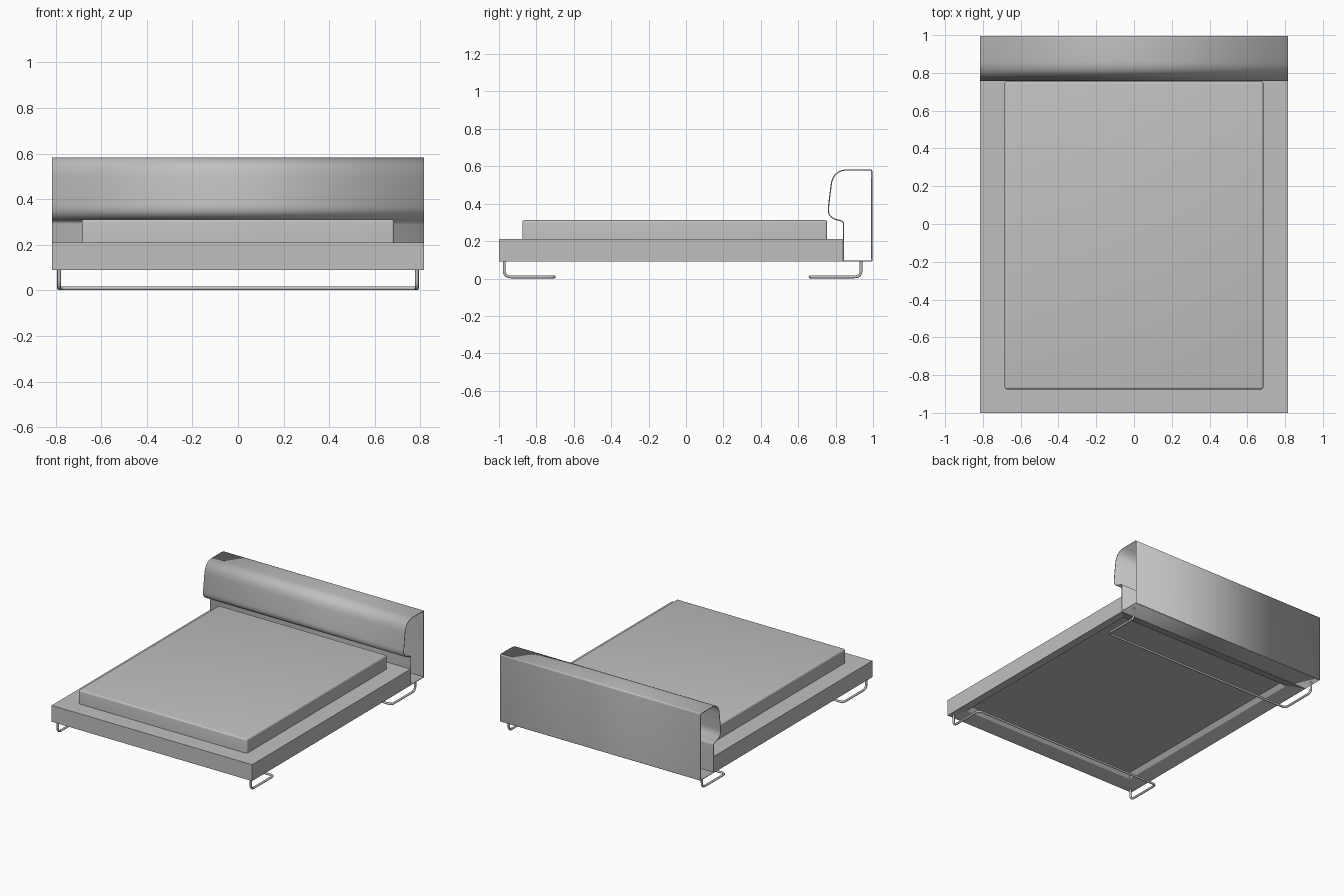
import bpy, bmesh
from mathutils import Vector

if "Cube" in bpy.data.objects:
    bpy.data.objects.remove(bpy.data.objects["Cube"])


def material(name, colour):
    mat = bpy.data.materials.new(name)
    mat.use_nodes = True
    mat.diffuse_color = colour
    mat.node_tree.nodes["Principled BSDF"].inputs["Base Color"].default_value = colour
    return mat


grey = material("light grey", (0.53, 0.53, 0.53, 1))


def add_mesh(name, bm):
    bmesh.ops.recalc_face_normals(bm, faces=bm.faces)
    mesh = bpy.data.meshes.new(name)
    bm.to_mesh(mesh)
    bm.free()
    mesh.materials.append(grey)
    obj = bpy.data.objects.new(name, mesh)
    bpy.context.collection.objects.link(obj)
    return obj


def smooth(obj):
    bpy.ops.object.select_all(action="DESELECT")
    bpy.context.view_layer.objects.active = obj
    obj.select_set(True)
    bpy.ops.object.shade_smooth_by_angle(angle=0.7)


def round_path(points, radii, closed=False, steps=8):
    """Replace each corner that has a radius with a smooth curve."""
    pts = [Vector(p) for p in points]
    path = []
    for i, (p, r) in enumerate(zip(pts, radii)):
        if r == 0 or (not closed and i in (0, len(pts) - 1)):
            path.append(p)
            continue
        a = p + (pts[i - 1] - p).normalized() * r
        b = p + (pts[(i + 1) % len(pts)] - p).normalized() * r
        for k in range(steps + 1):
            t = k / steps
            path.append(a * (1 - t) ** 2 + p * 2 * t * (1 - t) + b * t * t)
    return path


def box(bm, x, y0, y1, z0, z1):
    verts = bmesh.ops.create_cube(bm, size=1)["verts"]
    for v in verts:
        v.co = (v.co.x * 2 * x, (y0 + y1) / 2 + v.co.y * (y1 - y0),
                (z0 + z1) / 2 + v.co.z * (z1 - z0))
    return verts


# Frame: a slab whose underside steps inward twice
bm = bmesh.new()
box(bm, 0.815, -1.0, 0.84, 0.09, 0.21)
bm.faces.ensure_lookup_table()
under = min(bm.faces, key=lambda f: f.calc_center_median().z)
for inset, depth in ((0.13, 0.03), (0.035, 0.03)):
    bmesh.ops.inset_region(bm, faces=[under], thickness=inset)
    bmesh.ops.translate(bm, verts=under.verts, vec=(0, 0, depth))
add_mesh("bed_frame", bm)

# Mattress with softly rounded upper edges
bm = bmesh.new()
box(bm, 0.685, -0.875, 0.755, 0.2, 0.312)
edges = [e for e in bm.edges if max(v.co.z for v in e.verts) > 0.3]
bmesh.ops.bevel(bm, geom=edges, offset=0.012, segments=4, profile=0.5, affect="EDGES")
smooth(add_mesh("mattress", bm))

# Headboard: an open-ended padded sleeve
profile = [(0, 0.996, 0.09), (0, 0.996, 0.584), (0, 0.783, 0.584),
           (0, 0.752, 0.325), (0, 0.84, 0.303), (0, 0.84, 0.09)]
path = round_path(profile, (0.004, 0.012, 0.085, 0.055, 0.014, 0.004), closed=True)
bm = bmesh.new()
rings = [[bm.verts.new((x, p.y, p.z)) for p in path] for x in (-0.815, 0.815)]
for i in range(len(path)):
    bm.faces.new((rings[0][i - 1], rings[0][i], rings[1][i], rings[1][i - 1]))
headboard = add_mesh("headboard", bm)
shell = headboard.modifiers.new("thickness", "SOLIDIFY")
shell.thickness = 0.006
shell.offset = -1
smooth(headboard)


# Legs: bent rods running down, inward and across
def rod(name, y_post, y_bar):
    half, low = 0.785, 0.009
    corners = [(-half, y_post, 0.092), (-half, y_post, low), (-half, y_bar, low),
               (half, y_bar, low), (half, y_post, low), (half, y_post, 0.092)]
    pts = round_path(corners, (0, 0.035, 0.03, 0.03, 0.035, 0))
    curve = bpy.data.curves.new(name, "CURVE")
    curve.dimensions = "3D"
    curve.bevel_depth = 0.008
    curve.bevel_resolution = 3
    spline = curve.splines.new("POLY")
    spline.points.add(len(pts) - 1)
    for sp, p in zip(spline.points, pts):
        sp.co = (*p, 1)
    curve.materials.append(grey)
    obj = bpy.data.objects.new(name, curve)
    bpy.context.collection.objects.link(obj)


rod("front_leg_rod", -0.972, -0.705)
rod("back_leg_rod", 0.936, 0.664)
